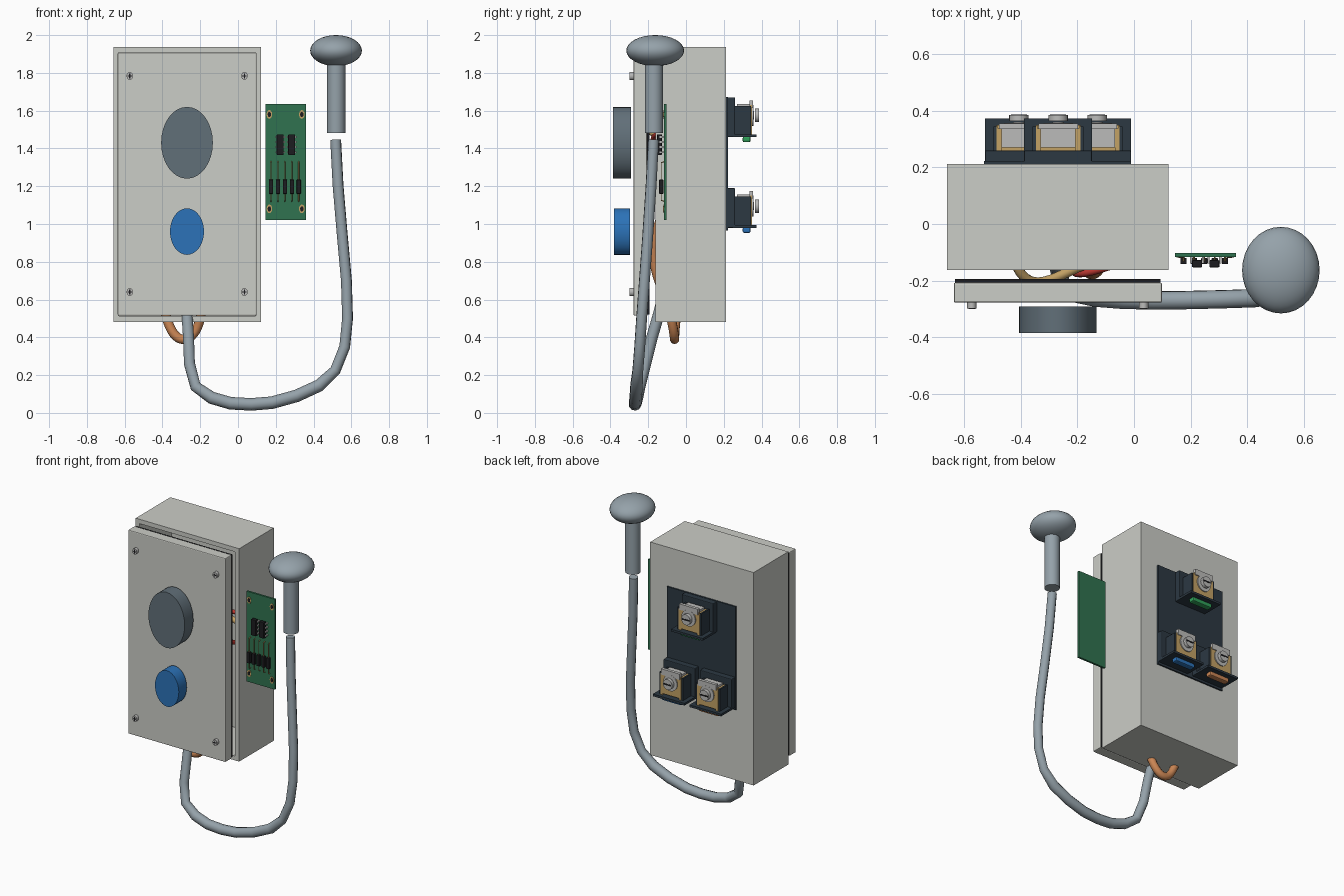
import bpy, math
from mathutils import Vector

if "Cube" in bpy.data.objects:
    bpy.data.objects.remove(bpy.data.objects["Cube"])


def mat(name, r, g, b):
    m = bpy.data.materials.new(name)
    m.diffuse_color = (r, g, b, 1)
    m.use_nodes = True
    m.node_tree.nodes["Principled BSDF"].inputs["Base Color"].default_value = m.diffuse_color
    return m


SHELL = mat("shell grey", .60, .61, .57)
DARK = mat("dark slate", .025, .04, .055)
BLACK = mat("black", .012, .012, .014)
GREEN = mat("board green", .03, .17, .08)
LIME = mat("green tag", .03, .35, .10)
BLUE = mat("blue", .025, .17, .48)
ORANGE = mat("copper orange", .60, .24, .09)
RED = mat("red", .5, .04, .03)
GOLD = mat("gold", .55, .36, .13)
STEEL = mat("steel", .50, .50, .49)
SLATE = mat("button grey", .12, .16, .19)
CABLE = mat("cable grey", .30, .36, .40)


def finish(o, name, m, smooth=False):
    o.name = name
    o.data.materials.append(m)
    if smooth:
        bpy.ops.object.shade_smooth_by_angle(angle=math.radians(40))
    return o


def box(name, x0, x1, y0, y1, z0, z1, m, bevel=0):
    bpy.ops.mesh.primitive_cube_add(size=1, location=((x0+x1)/2, (y0+y1)/2, (z0+z1)/2))
    o = bpy.context.object
    o.scale = (x1-x0, y1-y0, z1-z0)
    bpy.ops.object.transform_apply(location=False, rotation=False, scale=True)
    if bevel:
        b = o.modifiers.new("bevel", 'BEVEL')
        b.width = bevel
        b.segments = 2
    return finish(o, name, m)


def disc(name, x, z, y0, y1, rx, rz, m, n=32):
    """Cylinder lying along y with an elliptical section."""
    bpy.ops.mesh.primitive_cylinder_add(vertices=n, radius=1, depth=1,
                                        location=(x, (y0+y1)/2, z), rotation=(math.pi/2, 0, 0))
    o = bpy.context.object
    o.scale = (rx, rz, y1-y0)
    bpy.ops.object.transform_apply(location=False, rotation=True, scale=True)
    return finish(o, name, m, True)


def tube(name, pts, r, m, radii=None, kind='POLY'):
    c = bpy.data.curves.new(name, 'CURVE')
    c.dimensions = '3D'
    c.bevel_depth = r
    c.bevel_resolution = 3
    c.use_fill_caps = True
    s = c.splines.new(kind)
    s.points.add(len(pts)-1)
    for i, p in enumerate(pts):
        s.points[i].co = (*p, 1)
        s.points[i].radius = radii[i] if radii else 1
    if kind == 'NURBS':
        s.use_endpoint_u = True
        s.order_u = 4
        s.resolution_u = 6
    o = bpy.data.objects.new(name, c)
    bpy.context.collection.objects.link(o)
    bpy.ops.object.select_all(action='DESELECT')
    o.select_set(True)
    bpy.context.view_layer.objects.active = o
    bpy.ops.object.convert(target='MESH')
    return finish(bpy.context.object, name, m, True)


# Hollow enclosure, open towards the lid
case = box("enclosure", -.66, .122, -.162, .212, .482, 1.937, SHELL)
cut = box("enclosure_cutter", -.63, .092, -.3, .182, .512, 1.907, SHELL)
cut.hide_render = True
cut.hide_set(True)
mod = case.modifiers.new("hollow", 'BOOLEAN')
mod.operation = 'DIFFERENCE'
mod.object = cut

# Lid with gasket and corner screws
box("lid", -.637, .099, -.278, -.207, .515, 1.908, SHELL, .006)
box("gasket", -.632, .094, -.208, -.194, .52, 1.903, BLACK)
for x in (-.573, .034):
    for z in (.64, 1.784):
        disc("lid_screw", x, z, -.299, -.275, .017, .021, STEEL, 16)
        box("screw_slot", x-.012, x+.012, -.3, -.298, z-.003, z+.003, BLACK)
        box("screw_slot", x-.003, x+.003, -.3, -.298, z-.014, z+.014, BLACK)

# Push buttons
disc("large_button", -.27, 1.43, -.386, -.292, .137, .19, SLATE)
disc("small_button", -.27, .96, -.382, -.296, .09, .123, BLUE)

# Handset: rounded head, neck and hanging cable
bpy.ops.mesh.primitive_uv_sphere_add(segments=32, ring_count=16, radius=1, location=(.519, -.163, 1.918))
head = bpy.context.object
head.scale = (.137, .153, .082)
finish(head, "handset_head", CABLE, True)
bpy.ops.mesh.primitive_cylinder_add(vertices=32, radius=.048, depth=.38, location=(.52, -.17, 1.672))
finish(bpy.context.object, "handset_neck", CABLE, True)
path = [(.517, -.172, 1.446), (.53, -.185, 1.2), (.553, -.203, .93), (.574, -.22, .7),
        (.58, -.235, .5), (.565, -.245, .35), (.515, -.255, .225), (.43, -.262, .145),
        (.31, -.266, .09), (.18, -.269, .054), (.07, -.27, .045), (-.04, -.268, .051),
        (-.14, -.26, .08), (-.225, -.245, .14), (-.257, -.215, .26), (-.262, -.18, .4),
        (-.27, -.145, .52), (-.27, -.12, .62)]
tube("handset_cable", path, .029, CABLE, [1]*7 + [1.15]*6 + [1.05]*5)

# Circuit board with chips and leaded parts
box("circuit_board", .145, .36, -.116, -.102, 1.02, 1.636, GREEN)
for x in (.166, .338):
    for z in (1.08, 1.58):
        disc("board_pad", x, z, -.119, -.115, .015, .023, GOLD, 20)
        disc("board_hole", x, z, -.121, -.118, .009, .014, BLACK, 16)
for x in (.223, .284):
    box("chip", x-.018, x+.018, -.153, -.128, 1.365, 1.475, BLACK, .003)
    for s in (-1, 1):
        for i in range(4):
            z = 1.38 + i*.027
            a, b = sorted((x+s*.017, x+s*.025))
            box("chip_pin", a, b, -.14, -.115, z-.005, z+.005, STEEL)
for i in range(5):
    x = .175 + i*.0367
    tube("resistor_lead", [(x, -.116, 1.12), (x, -.131, 1.125), (x, -.131, 1.325), (x, -.116, 1.33)], .003, GOLD)
    box("resistor_body", x-.011, x+.011, -.142, -.12, 1.16, 1.235, BLACK, .003)


# Rear terminal plate and three screw terminals
def terminal(x, z, tag):
    box("terminal_base", x-.12, x+.12, .215, .26, z-.115, z+.095, DARK, .005)
    box("terminal_shelf", x-.12, x+.12, .25, .373, z-.115, z-.1, DARK)
    box("terminal_tag", x-.075, x+.075, .30, .342, z-.142, z-.112, tag, .008)
    for s in (-1, 1):
        a, b = sorted((x+s*.079, x+s*.09))
        box("terminal_wall", a, b, .255, .345, z-.102, z+.05, DARK)
        a, b = sorted((x+s*.062, x+s*.079))
        box("terminal_cheek", a, b, .255, .35, z-.102, z+.045, GOLD)
    box("terminal_core", x-.062, x+.062, .255, .29, z-.102, z+.035, GOLD)
    box("clamp_plate", x-.075, x+.075, .338, .35, z-.09, z+.055, GOLD)
    box("clamp_top", x-.062, x+.062, .27, .354, z+.045, z+.06, STEEL)
    box("clamp_lip", x-.07, x+.07, .335, .356, z+.04, z+.08, STEEL)
    disc("screw_washer", x, z, .349, .357, .052, .055, STEEL, 24)
    disc("screw_shaft", x, z, .28, .36, .02, .022, STEEL, 16)
    for k in range(4):
        disc("screw_thread", x, z, .295+k*.012, .301+k*.012, .026, .028, STEEL, 16)
    disc("screw_head", x, z, .364, .386, .034, .036, STEEL, 24)
    box("screw_head_slot", x-.028, x+.028, .3855, .3875, z-.005, z+.005, BLACK)


box("terminal_plate", -.53, -.01, .21, .222, .965, 1.672, DARK)
terminal(-.268, 1.575, LIME)
terminal(-.13, 1.095, BLUE)
terminal(-.407, 1.095, ORANGE)

# Internal wires, partly bulging past the case
tube("orange_wire", [(-.40, .18, 1.05), (-.42, .0, .8), (-.40, -.06, .5), (-.31, -.06, .36),
                     (-.21, -.06, .42), (-.18, -.1, .6), (-.15, -.22, .87), (-.1, -.1, 1.1), (.0, -.1, 1.2)],
     .025, ORANGE, None, 'NURBS')
tube("gold_wire", [(-.27, .18, 1.6), (-.46, -.05, 1.62), (-.40, -.23, 1.55), (-.28, -.2, 1.48),
                   (-.1, -.1, 1.45), (.06, -.1, 1.4)], .018, GOLD, None, 'NURBS')
tube("red_wire", [(-.13, .18, 1.1), (-.16, -.1, 1.2), (-.26, -.19, 1.4), (-.16, -.18, 1.5), (.05, -.1, 1.46)],
     .014, RED, None, 'NURBS')
